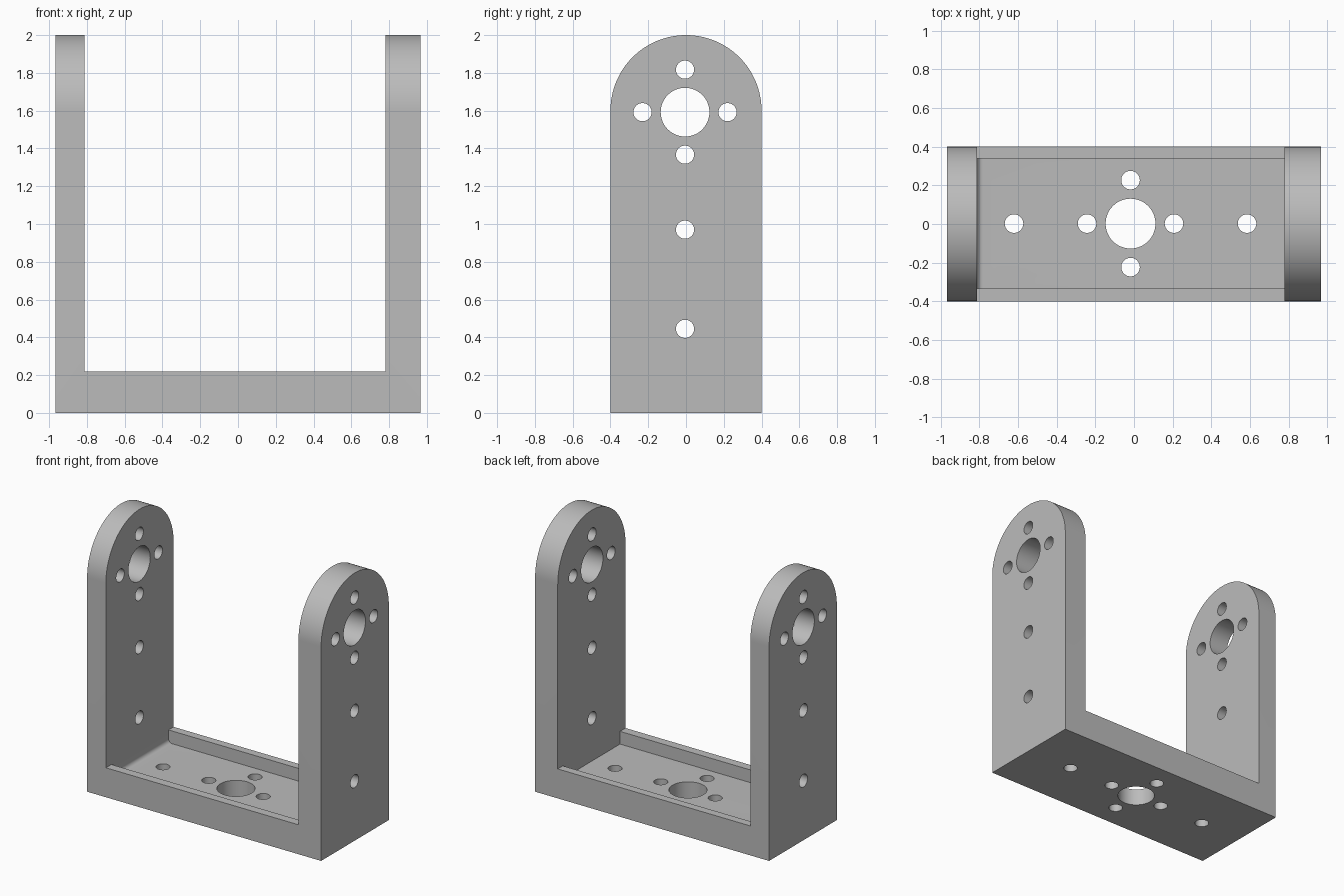
import bpy, bmesh, math
from mathutils import Matrix, Vector

cube = bpy.data.objects.get("Cube")
if cube:
    bpy.data.objects.remove(cube, do_unlink=True)

grey = bpy.data.materials.new("bracket grey")
grey.use_nodes = True
grey.diffuse_color = (0.5, 0.5, 0.5, 1)
grey.node_tree.nodes["Principled BSDF"].inputs["Base Color"].default_value = (0.5, 0.5, 0.5, 1)


def make_object(name, bm):
    bmesh.ops.recalc_face_normals(bm, faces=bm.faces)
    mesh = bpy.data.meshes.new(name)
    bm.to_mesh(mesh)
    bm.free()
    mesh.materials.append(grey)
    obj = bpy.data.objects.new(name, mesh)
    bpy.context.collection.objects.link(obj)
    return obj


def prism(name, points, direction):
    """Extrude a closed profile along a vector."""
    bm = bmesh.new()
    face = bm.faces.new([bm.verts.new(p) for p in points])
    grown = bmesh.ops.extrude_face_region(bm, geom=[face])
    verts = [g for g in grown["geom"] if isinstance(g, bmesh.types.BMVert)]
    bmesh.ops.translate(bm, verts=verts, vec=Vector(direction))
    return make_object(name, bm)


def hole_cutters(name, holes, rotation, length):
    """One mesh of separate cylinders, one for each (centre, radius)."""
    bm = bmesh.new()
    for centre, radius in holes:
        bmesh.ops.create_cone(bm, cap_ends=True, segments=48, radius1=radius,
                              radius2=radius, depth=length,
                              matrix=Matrix.Translation(centre) @ rotation)
    return make_object(name, bm)


def apply_boolean(target, cutter, operation):
    mod = target.modifiers.new(cutter.name, "BOOLEAN")
    mod.operation = operation
    mod.solver = "EXACT"
    mod.object = cutter
    bpy.context.view_layer.objects.active = target
    bpy.ops.object.modifier_apply(modifier=mod.name)
    bpy.data.objects.remove(cutter, do_unlink=True)


HALF, OUTER, LEFT, RIGHT = 0.4, 0.967, -0.812, 0.78
RIM, FLOOR, TOP = 0.22, 0.125, 2.0
AXIS = TOP - HALF

# U-shaped body: two arms joined by the base
outline = [(-OUTER, 0), (OUTER, 0), (OUTER, TOP), (RIGHT, TOP),
           (RIGHT, RIM), (LEFT, RIM), (LEFT, TOP), (-OUTER, TOP)]
bracket = prism("bracket", [(x, -0.5, z) for x, z in outline], (0, 1, 0))

# Rounded arm tops
arc = [math.pi * i / 64 for i in range(65)]
side = [(-1.2, -HALF, -0.1), (-1.2, HALF, -0.1)]
side += [(-1.2, HALF * math.cos(a), AXIS + HALF * math.sin(a)) for a in arc]
apply_boolean(bracket, prism("arm_outline", side, (2.4, 0, 0)), "INTERSECT")

# Sunken floor between two side rails, with a fillet beside one arm
r = 0.03
tray = [(LEFT + r - r * math.cos(a), FLOOR + r - r * math.sin(a))
        for a in (math.pi / 2 * i / 6 for i in range(7))]
tray += [(RIGHT, FLOOR), (RIGHT, RIM + 0.1), (LEFT, RIM + 0.1)]
apply_boolean(bracket, prism("tray", [(x, -0.335, z) for x, z in tray],
                             (0, 0.675, 0)), "DIFFERENCE")

# Holes through both arms: a ring of four round the bore, and two below
BORE, SCREW, RING = 0.129, 0.048, 0.225
arm_holes = [((0, -0.005, 1.592), BORE)]
arm_holes += [((0, -0.005 + y, 1.592 + z), SCREW)
              for y, z in ((RING, 0), (-RING, 0), (0, RING), (0, -RING))]
arm_holes += [((0, -0.005, z), SCREW) for z in (0.97, 0.445)]
apply_boolean(bracket, hole_cutters("arm_holes", arm_holes,
              Matrix.Rotation(math.pi / 2, 4, "Y"), 3), "DIFFERENCE")

# Holes through the base
base_holes = [((-0.018, 0.002, 0), BORE)]
base_holes += [((-0.018 + x, 0.002 + y, 0), SCREW)
               for x, y in ((RING, 0), (-RING, 0), (0, RING), (0, -RING),
                            (0.603, 0), (-0.603, 0))]
apply_boolean(bracket, hole_cutters("base_holes", base_holes,
              Matrix.Identity(4), 1), "DIFFERENCE")

# Smooth curves, sharp edges
bpy.ops.object.select_all(action="DESELECT")
bracket.select_set(True)
bpy.context.view_layer.objects.active = bracket
bpy.ops.object.shade_smooth_by_angle(angle=math.radians(30))
